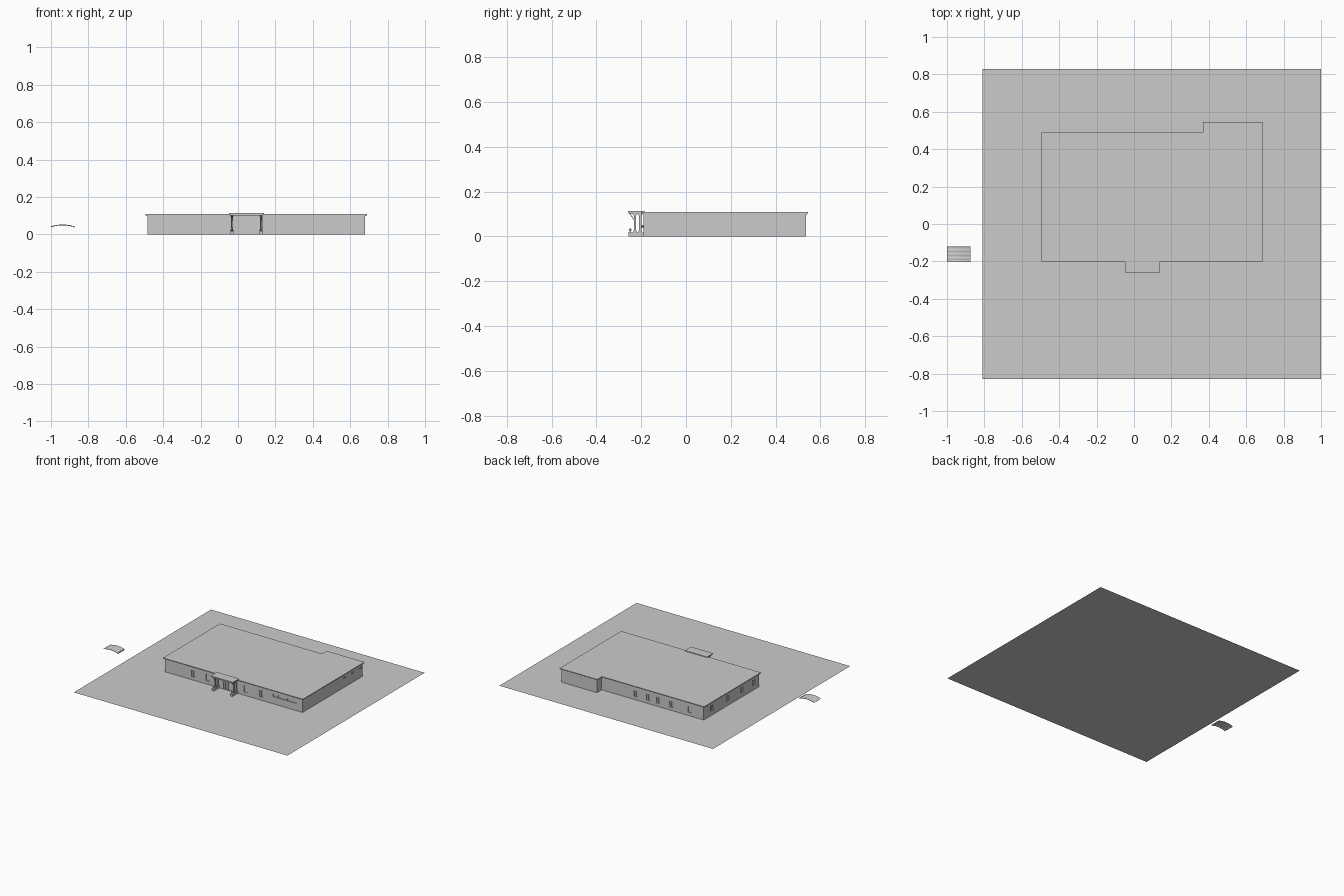
import bpy, bmesh, math

if "Cube" in bpy.data.objects:
    bpy.data.objects.remove(bpy.data.objects["Cube"])


def make_obj(name, bm):
    bmesh.ops.recalc_face_normals(bm, faces=bm.faces[:])
    me = bpy.data.meshes.new(name)
    bm.to_mesh(me)
    bm.free()
    ob = bpy.data.objects.new(name, me)
    bpy.context.collection.objects.link(ob)
    return ob


def add_box(bm, x0, x1, y0, y1, z0, z1):
    vs = bmesh.ops.create_cube(bm, size=1)["verts"]
    for v in vs:
        v.co = ((x0 + x1) / 2 + v.co.x * (x1 - x0),
                (y0 + y1) / 2 + v.co.y * (y1 - y0),
                (z0 + z1) / 2 + v.co.z * (z1 - z0))


def boxes(name, items):
    bm = bmesh.new()
    for b in items:
        add_box(bm, *b)
    return make_obj(name, bm)


def outline(d):
    """Building footprint at the roof edge, inset by d."""
    return [(-0.495 + d, -0.2 + d), (0.69 - d, -0.2 + d), (0.69 - d, 0.545 - d),
            (0.37 + d, 0.545 - d), (0.37 + d, 0.488 - d), (-0.495 + d, 0.488 - d)]


def prism(name, pts, z0, z1):
    bm = bmesh.new()
    f = bm.faces.new([bm.verts.new((x, y, z0)) for x, y in pts])
    ext = bmesh.ops.extrude_face_region(bm, geom=[f])["geom"]
    for v in ext:
        if isinstance(v, bmesh.types.BMVert):
            v.co.z = z1
    return make_obj(name, bm)


def cut(target, cutter):
    m = target.modifiers.new("cut", "BOOLEAN")
    m.operation = "DIFFERENCE"
    m.solver = "EXACT"
    m.object = cutter
    cutter.hide_render = True
    cutter.hide_set(True)
    cutter.display_type = "WIRE"


# site plate
bm = bmesh.new()
bm.faces.new([bm.verts.new(p) for p in
              [(-0.81, -0.83, 0), (1, -0.83, 0), (1, 0.83, 0), (-0.81, 0.83, 0)]])
make_obj("site_plate", bm)

# hollow walls and stepped roof edge
T = 0.01
walls = prism("walls", outline(0.01), 0, 0.1)
cut(walls, prism("room_cutter", outline(0.01 + T), -0.02, 0.12))
prism("roof_soffit", outline(0.005), 0.0985, 0.102)
prism("roof", outline(0), 0.102, 0.108)

# openings as (wall, centre along wall, width, sill, head)
FRONT, BACK, LEFT, RIGHT = -0.19, 0.478, -0.485, 0.68
openings = [("F", 0.53, 0.2, 0.055, 0.075)]
openings += [("F", x, 0.03, 0.025, 0.075) for x in (-0.245, -0.125, 0.2, 0.33)]
openings += [("F", x, 0.034, 0.003, 0.06) for x in (0.026, 0.066)]
openings += [("B", x, 0.03, 0.025, 0.07) for x in (0.09, -0.015, -0.1, -0.21, -0.365)]
openings += [("L", y, 0.03, 0.035, 0.075) for y in (0.38, 0.19, 0.02, -0.125)]
openings += [("R", y, 0.024, 0.066, 0.079) for y in (0.315, 0.415, 0.51)]


def opening_box(o, near, far):
    """Box spanning from depth near to depth far, measured inwards."""
    w, c, wd, z0, z1 = o
    a, b = c - wd / 2, c + wd / 2
    if w == "F":
        return (a, b, FRONT + near, FRONT + far, z0, z1)
    if w == "B":
        return (a, b, BACK - far, BACK - near, z0, z1)
    if w == "L":
        return (LEFT + near, LEFT + far, a, b, z0, z1)
    return (RIGHT - far, RIGHT - near, a, b, z0, z1)


cut(walls, boxes("opening_cutter", [opening_box(o, -0.01, T + 0.01) for o in openings]))
boxes("window_panes", [opening_box(o, 0.006, 0.007) for o in openings])

# centre mullions of the openings
mull = []
for w, c, wd, z0, z1 in openings:
    n = 4 if wd > 0.1 else 1
    for i in range(n):
        p = c - wd / 2 + wd * (i + 1) / (n + 1)
        mull.append(opening_box((w, p, 0.002, z0, z1), 0.003, 0.008))
boxes("window_mullions", mull)

# entrance canopy
boxes("canopy_roof", [(-0.048, 0.14, -0.26, -0.185, 0.107, 0.113),
                      (-0.042, 0.134, -0.254, -0.19, 0.1, 0.107)])
base, posts, brackets = [], [], bmesh.new()
urns = bmesh.new()
for x in (-0.032, 0.124):
    # low side walls with caps
    base += [(x - 0.008, x + 0.008, -0.256, -0.19, 0, 0.014),
             (x - 0.01, x + 0.01, -0.26, -0.19, 0.014, 0.018)]
    # columns with plinth and capital
    for y, r in ((-0.228, 0.004), (-0.204, 0.006)):
        posts += [(x - r, x + r, y - r, y + r, 0.018, 0.1),
                  (x - r - .002, x + r + .002, y - r - .002, y + r + .002, 0.018, 0.026),
                  (x - r - .002, x + r + .002, y - r - .002, y + r + .002, 0.093, 0.1)]
    # slanted brackets
    vs = [brackets.verts.new((x + s, y, z)) for s in (-0.002, 0.002) for y, z in
          ((-0.231, 0.07), (-0.231, 0.075), (-0.248, 0.1), (-0.252, 0.1))]
    for q in ((0, 1, 2, 3), (4, 5, 6, 7), (0, 1, 5, 4), (1, 2, 6, 5), (2, 3, 7, 6), (3, 0, 4, 7)):
        brackets.faces.new([vs[i] for i in q])
    # round urns on the wall ends
    for r, z in ((0.006, 0.03), (0.003, 0.021)):
        for v in bmesh.ops.create_uvsphere(urns, u_segments=12, v_segments=8, radius=r)["verts"]:
            v.co.x += x
            v.co.y -= 0.249
            v.co.z += z
boxes("canopy_side_walls", base)
boxes("canopy_columns", posts)
make_obj("canopy_brackets", brackets)
make_obj("urns", urns)

# arched ribbed sheet floating beside the site
bm = bmesh.new()
NX, NY = 12, 16
grid = []
for i in range(NX + 1):
    t = i / NX
    z = 0.042 + 0.01 * math.sin(math.pi * t)
    grid.append([bm.verts.new((-1 + 0.125 * t, -0.204 + 0.083 * j / NY,
                               z + 0.0012 * math.cos(2 * math.pi * 4 * j / NY)))
                 for j in range(NY + 1)])
for i in range(NX):
    for j in range(NY):
        bm.faces.new((grid[i][j], grid[i + 1][j], grid[i + 1][j + 1], grid[i][j + 1]))
sheet = make_obj("arched_sheet", bm)
sheet.modifiers.new("thickness", "SOLIDIFY").thickness = 0.002
boxes("sheet_end_lip", [(-0.878, -0.875, -0.204, -0.121, 0.037, 0.045)])
